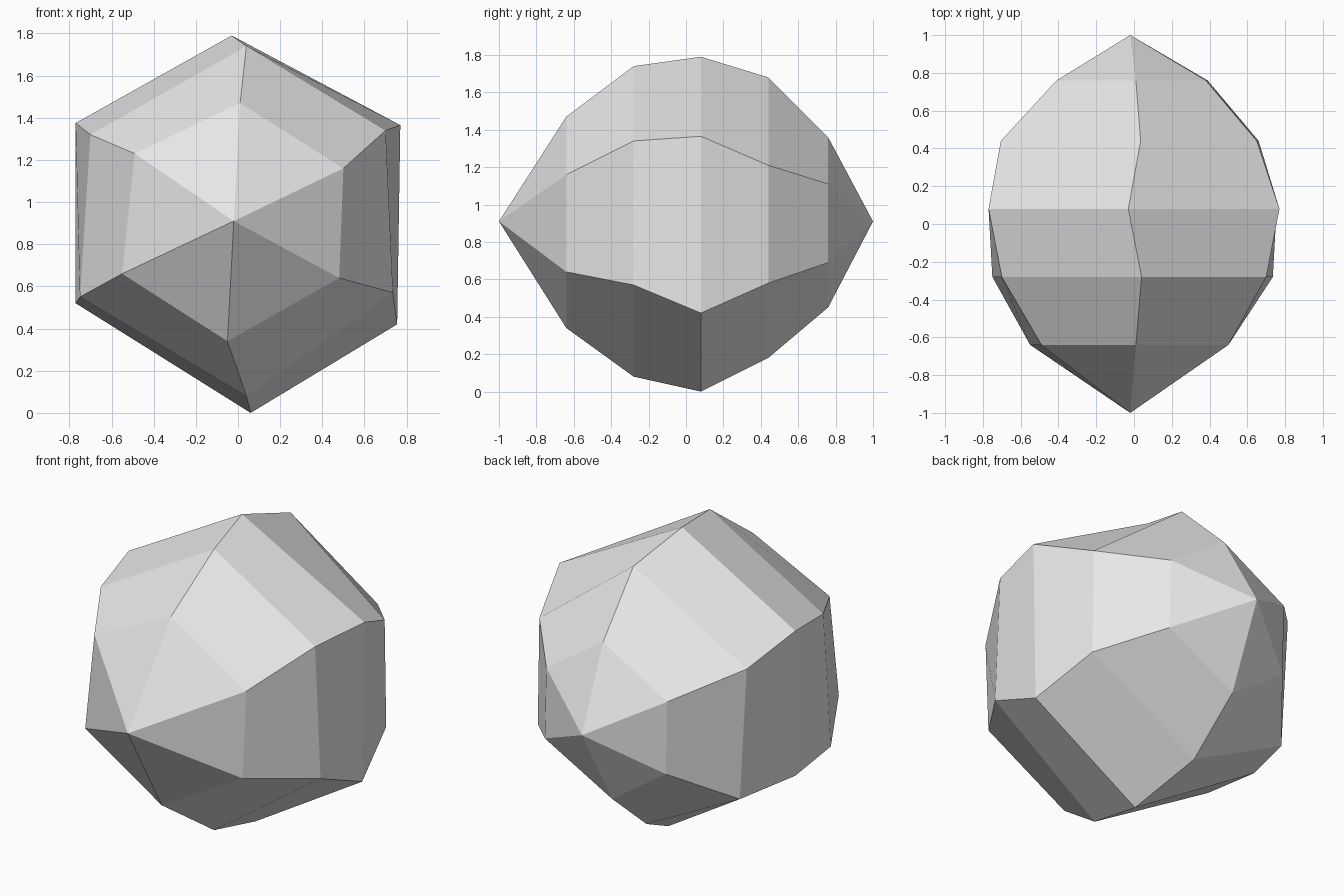
import bpy
import bmesh

default_cube = bpy.data.objects.get("Cube")
if default_cube:
    bpy.data.objects.remove(default_cube, do_unlink=True)


def make_material(name, colour):
    material = bpy.data.materials.new(name)
    material.use_nodes = True
    material.diffuse_color = colour
    shader = next(n for n in material.node_tree.nodes if n.type == 'BSDF_PRINCIPLED')
    shader.inputs["Base Color"].default_value = colour
    return material


# Uneven hexagonal cross-sections of the rock, from front to back.
# Each goes round from the top over the left side (+x) as (x, z).
sections = {
    -.64: [(.01, 1.47), (.5, 1.16), (.48, .64), (-.05, .34), (-.55, .66), (-.49, 1.23)],
    -.28: [(.04, 1.74), (.7, 1.34), (.735, .57), (.04, .08), (-.75, .55), (-.7, 1.32)],
    .08: [(-.03, 1.79), (.77, 1.365), (.755, .42), (.06, 0), (-.77, .52), (-.77, 1.375)],
    .44: [(.035, 1.68), (.65, 1.21), (.66, .58), (-.05, .18), (-.66, .49), (-.705, 1.27)],
    .76: [(.01, 1.36), (.38, 1.11), (.39, .69), (-.05, .45), (-.4, .69), (-.41, 1.12)],
}


def build_rock(name, material):
    bm = bmesh.new()
    rings = [[bm.verts.new((x, y, z)) for x, z in outline]
             for y, outline in sections.items()]
    front_tip = bm.verts.new((-.02, -1, .91))
    back_tip = bm.verts.new((-.02, 1, .91))
    sides = len(rings[0])

    for i in range(sides):
        j = (i + 1) % sides
        # Pointed caps at the front and the back
        bm.faces.new((front_tip, rings[0][i], rings[0][j]))
        bm.faces.new((back_tip, rings[-1][j], rings[-1][i]))
        # Facets between neighbouring sections
        for near, far in zip(rings, rings[1:]):
            bm.faces.new((near[i], far[i], far[j], near[j]))

    bmesh.ops.recalc_face_normals(bm, faces=bm.faces[:])
    mesh = bpy.data.meshes.new(name)
    bm.to_mesh(mesh)
    bm.free()
    mesh.materials.append(material)
    rock = bpy.data.objects.new(name, mesh)
    bpy.context.collection.objects.link(rock)
    return rock


build_rock("faceted_rock", make_material("light grey stone", (.8, .8, .8, 1)))
